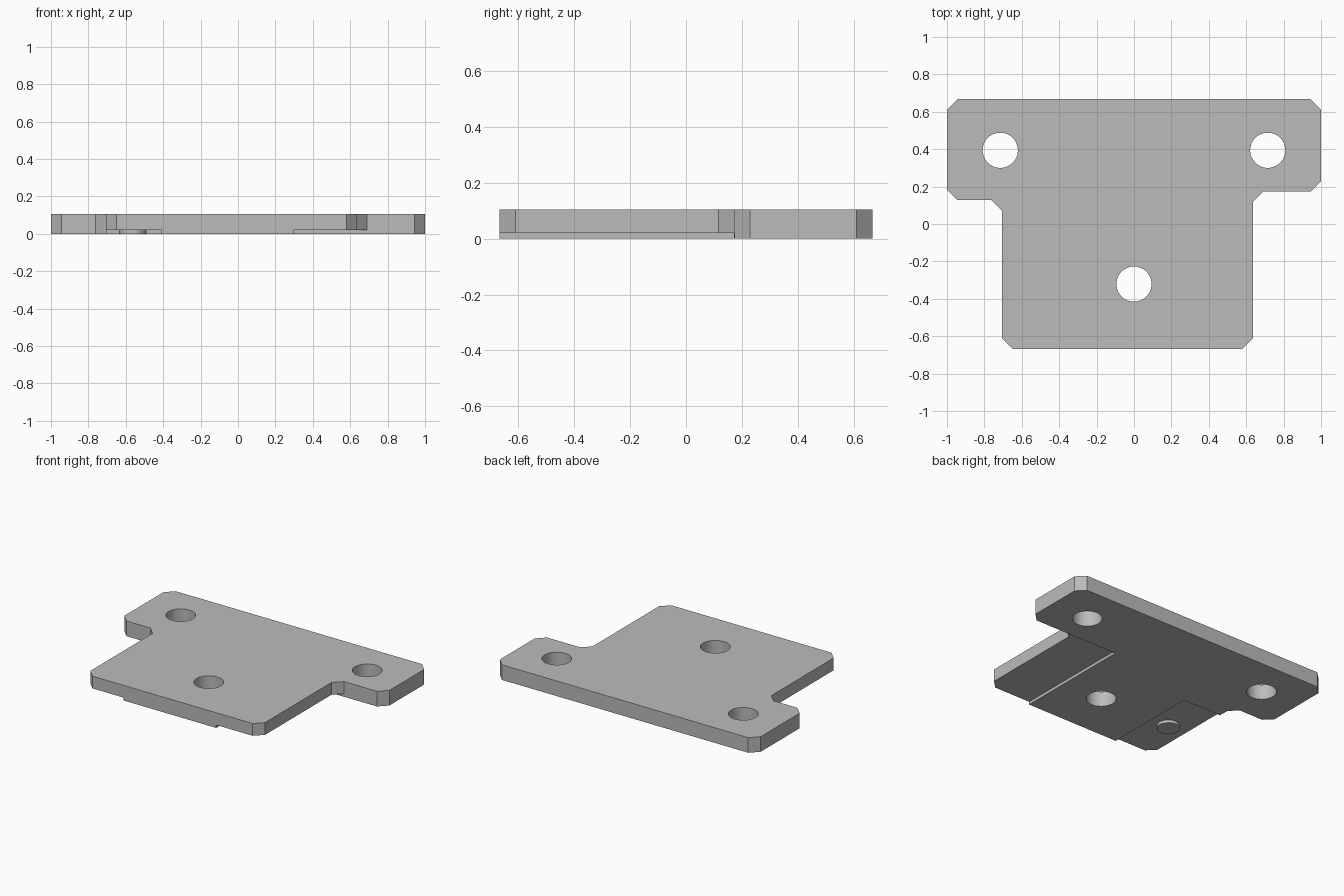
import bpy, bmesh
from math import radians
from mathutils import Matrix

cube = bpy.data.objects.get("Cube")
if cube:
    bpy.data.objects.remove(cube, do_unlink=True)

THICK = 0.105    # plate thickness
RELIEF = 0.02    # depth of the pockets underneath
C = 0.056        # corner chamfer

grey = bpy.data.materials.new("plain grey")
grey.use_nodes = True
COLOUR = (0.5, 0.5, 0.5, 1)
grey.diffuse_color = COLOUR
grey.node_tree.nodes["Principled BSDF"].inputs["Base Color"].default_value = COLOUR


def make(name, bm):
    bmesh.ops.recalc_face_normals(bm, faces=bm.faces)
    mesh = bpy.data.meshes.new(name)
    bm.to_mesh(mesh)
    bm.free()
    mesh.materials.append(grey)
    ob = bpy.data.objects.new(name, mesh)
    bpy.context.collection.objects.link(ob)
    return ob


def prism(name, outline, z0, z1):
    bm = bmesh.new()
    face = bm.faces.new([bm.verts.new((x, y, z0)) for x, y in outline])
    top = bmesh.ops.extrude_face_region(bm, geom=[face])["geom"]
    verts = [v for v in top if isinstance(v, bmesh.types.BMVert)]
    bmesh.ops.translate(bm, vec=(0, 0, z1 - z0), verts=verts)
    return make(name, bm)


def cylinder(name, x, y, radius, z0, z1):
    bm = bmesh.new()
    bmesh.ops.create_cone(bm, cap_ends=True, segments=48, radius1=radius, radius2=radius,
                          depth=z1 - z0, matrix=Matrix.Translation((x, y, (z0 + z1) / 2)))
    return make(name, bm)


def box(name, x0, x1, y0, y1, z0, z1):
    return prism(name, [(x0, y0), (x1, y0), (x1, y1), (x0, y1)], z0, z1)


def chamfered(corners):
    """Cut every corner of a right-angled outline by C."""
    points = []
    for i, (x, y) in enumerate(corners):
        for nx, ny in (corners[i - 1], corners[(i + 1) % len(corners)]):
            length = abs(nx - x) + abs(ny - y)
            points.append((x + (nx - x) / length * C, y + (ny - y) / length * C))
    return points


def cut(target, cutter):
    mod = target.modifiers.new("cut", "BOOLEAN")
    mod.operation = "DIFFERENCE"
    mod.solver = "EXACT"
    mod.object = cutter
    bpy.context.view_layer.objects.active = target
    bpy.ops.object.modifier_apply(modifier=mod.name)
    bpy.data.objects.remove(cutter, do_unlink=True)


# T-shaped plate, with one arm slightly deeper than the other
plate = prism("plate", chamfered([
    (-0.705, -0.667), (0.635, -0.667), (0.635, 0.173), (1, 0.173),
    (1, 0.667), (-1, 0.667), (-1, 0.127), (-0.705, 0.127)]), 0, THICK)

# Three through holes
for x, y in ((-0.715, 0.394), (0.715, 0.394), (0, -0.321)):
    cut(plate, cylinder("hole_cutter", x, y, 0.094, -0.1, 0.2))

# Shallow pockets in the underside, open at the edges
cut(plate, box("left_pocket_cutter", 0.3, 0.8, -0.8, 0.1725, -0.1, RELIEF))
cut(plate, box("right_pocket_cutter", -0.8, -0.41, -0.8, 0, -0.1, RELIEF))

# Round locating pad inside the right pocket
pad = cylinder("locating_pad", -0.563, -0.335, 0.073, 0, RELIEF + 0.01)

# Smooth round walls, sharp edges elsewhere
for ob in (plate, pad):
    bpy.ops.object.select_all(action="DESELECT")
    ob.select_set(True)
    bpy.context.view_layer.objects.active = ob
    bpy.ops.object.shade_smooth_by_angle(angle=radians(30))
